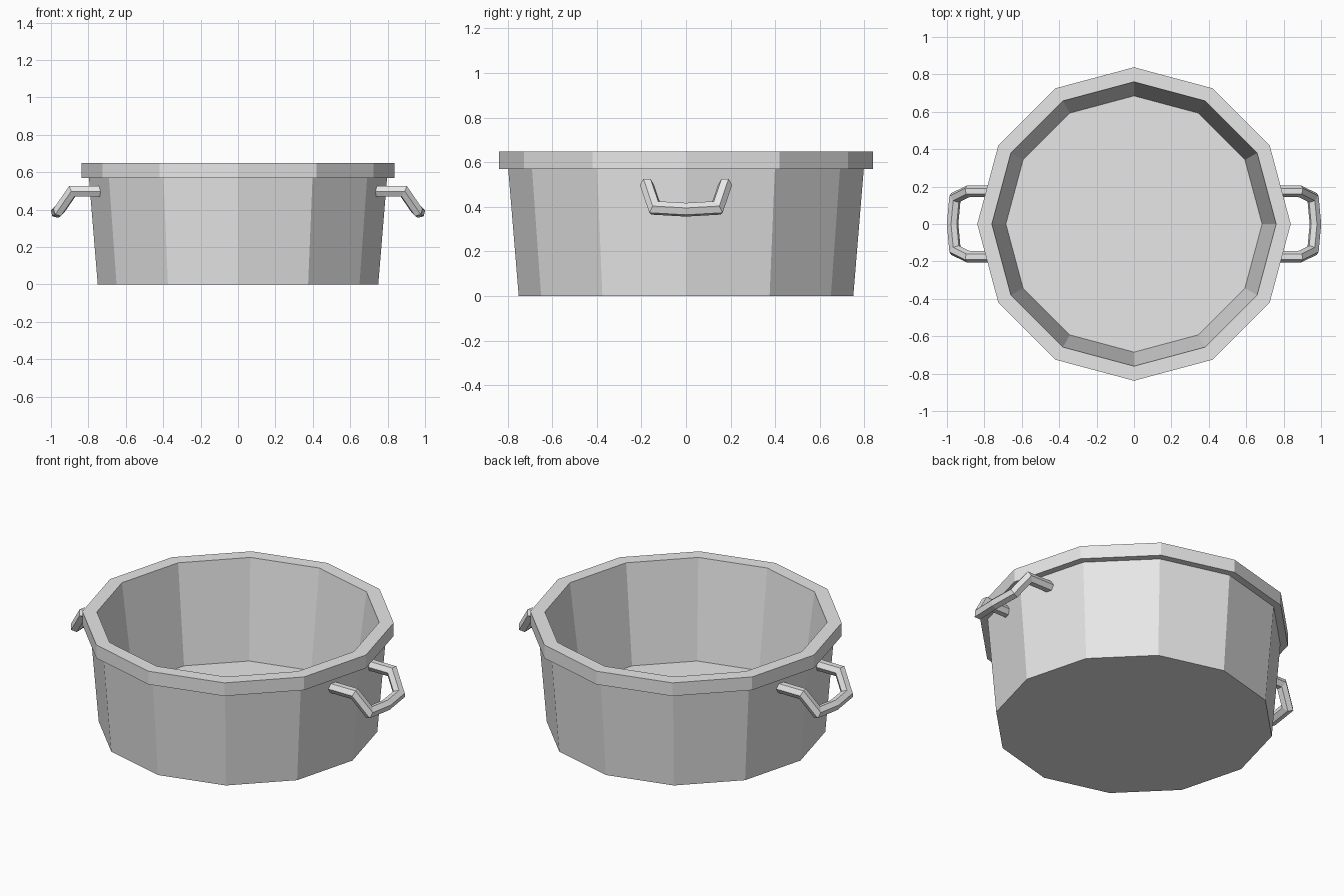
import bpy
import bmesh
from math import cos, sin, tau
from mathutils import Vector

SIDES = 12

cube = bpy.data.objects.get("Cube")
if cube:
    bpy.data.objects.remove(cube, do_unlink=True)

# Single plain metal colour
metal = bpy.data.materials.new("grey metal")
metal.use_nodes = True
metal.diffuse_color = (0.8, 0.8, 0.8, 1)
metal.node_tree.nodes["Principled BSDF"].inputs["Base Color"].default_value = metal.diffuse_color


def skin(name, rings):
    """Join successive rings of points with quads and cap both ends."""
    bm = bmesh.new()
    loops = [[bm.verts.new(p) for p in ring] for ring in rings]
    for a, b in zip(loops, loops[1:]):
        for i in range(len(a)):
            j = (i + 1) % len(a)
            bm.faces.new((a[i], a[j], b[j], b[i]))
    bm.faces.new(loops[0])
    bm.faces.new(loops[-1])
    bmesh.ops.recalc_face_normals(bm, faces=bm.faces)
    mesh = bpy.data.meshes.new(name)
    bm.to_mesh(mesh)
    bm.free()
    mesh.materials.append(metal)
    obj = bpy.data.objects.new(name, mesh)
    bpy.context.collection.objects.link(obj)
    return obj


def circle(radius, z):
    return [(radius * cos(tau * i / SIDES), radius * sin(tau * i / SIDES), z)
            for i in range(SIDES)]


def sweep(path, ring):
    """Carry a ring along a path with mitred corners."""
    rings = [ring]
    for k in range(1, len(path)):
        along = (path[k] - path[k - 1]).normalized()
        ahead = (path[k + 1] - path[k]).normalized() if k + 1 < len(path) else along
        normal = (along + ahead).normalized()
        ring = [p + along * ((path[k] - p).dot(normal) / along.dot(normal)) for p in ring]
        rings.append(ring)
    return rings


# Pot: tapered outside, overhanging rim, tapered inside, floor
profile = [(0.75, 0), (0.797, 0.57), (0.838, 0.57), (0.838, 0.648), (0.76, 0.648), (0.685, 0.07)]
skin("pot_body", [circle(r, z) for r, z in profile])

# Handles: six-sided bars that drop outward and bow slightly in the middle
half = [(0.71, -0.175, 0.498), (0.886, -0.175, 0.498), (0.957, -0.14, 0.395), (0.97, 0, 0.387)]
path = [Vector(p) for p in half] + [Vector((x, -y, z)) for x, y, z in reversed(half[:-1])]
start = [path[0] + Vector((0, 0.0318 * cos(tau * i / 6), 0.0318 * sin(tau * i / 6)))
         for i in range(6)]
rings = sweep(path, start)
for name, side in (("left_handle", 1), ("right_handle", -1)):
    skin(name, [[(side * p.x, p.y, p.z) for p in ring] for ring in rings])
